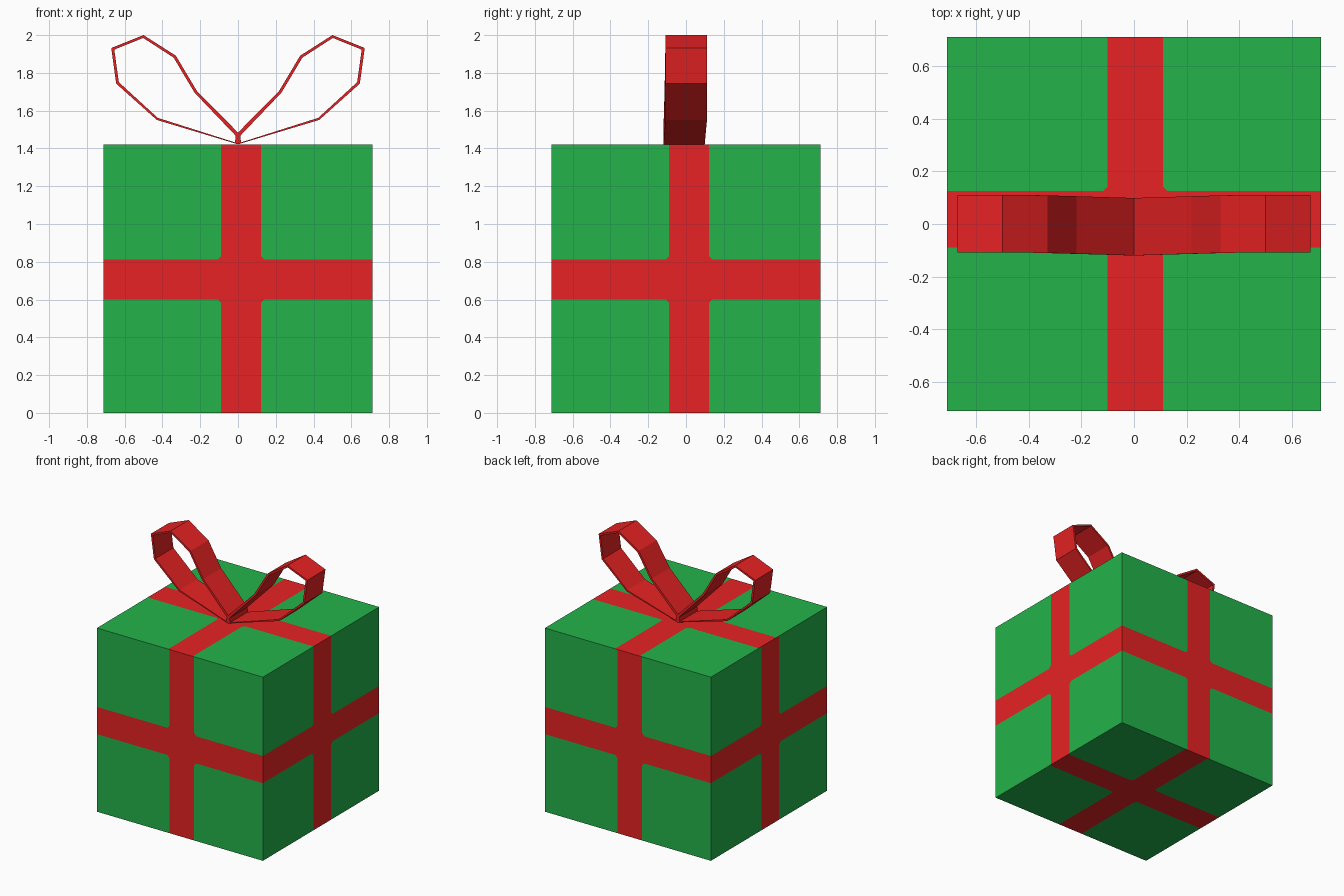
import bpy, bmesh
from mathutils import Vector

if "Cube" in bpy.data.objects:
    bpy.data.objects.remove(bpy.data.objects["Cube"])

H = 0.711     # half size of the box
C = 0.018     # small chamfer where the ribbons cross


def material(name, rgb):
    m = bpy.data.materials.new(name)
    m.diffuse_color = (*rgb, 1)
    m.use_nodes = True
    m.node_tree.nodes["Principled BSDF"].inputs["Base Color"].default_value = m.diffuse_color
    return m


green = material("green paper", (0.017, 0.448, 0.068))
red = material("red ribbon", (0.80, 0.016, 0.017))


def make_object(name, bm, mats):
    me = bpy.data.meshes.new(name)
    bm.to_mesh(me)
    bm.free()
    for m in mats:
        me.materials.append(m)
    ob = bpy.data.objects.new(name, me)
    bpy.context.collection.objects.link(ob)
    return ob


def wrapped_side(bm, u, v, u0, u1, v0, v1):
    """One box side: a red cross (u0..u1, v0..v1) and four green corners."""
    u, v = Vector(u), Vector(v)
    n = u.cross(v)

    def face(pts, mat):
        f = bm.faces.new([bm.verts.new((u * a + v * b + n * H) + Vector((0, 0, H)))
                          for a, b in pts])
        f.material_index = mat

    for a, sa in ((u0, -1), (u1, 1)):
        for b, sb in ((v0, -1), (v1, 1)):
            pts = [(sa * H, sb * H), (a, sb * H), (a, b + sb * C),
                   (a + sa * C, b), (sa * H, b)]
            face(pts if sa * sb > 0 else pts[::-1], 0)
    face([(u0, -H), (u1, -H), (u1, v0 - C), (u1 + C, v0), (H, v0), (H, v1),
          (u1 + C, v1), (u1, v1 + C), (u1, H), (u0, H), (u0, v1 + C),
          (u0 - C, v1), (-H, v1), (-H, v0), (u0 - C, v0), (u0, v0 - C)], 1)


# Gift box with ribbon bands cut into every side
bm = bmesh.new()
for u in ((1, 0, 0), (0, 1, 0), (-1, 0, 0), (0, -1, 0)):
    wrapped_side(bm, u, (0, 0, 1), -0.09, 0.123, -0.11, 0.10)
wrapped_side(bm, (1, 0, 0), (0, 1, 0), -0.10, 0.11, -0.09, 0.125)
wrapped_side(bm, (1, 0, 0), (0, -1, 0), -0.10, 0.11, -0.11, 0.10)
bmesh.ops.remove_doubles(bm, verts=bm.verts, dist=0.0005)
make_object("gift_box", bm, [green, red])

# Bow: outer and inner outline of one loop, mirrored to the other side
outer = [(0, 1.422), (0.43, 1.551), (0.645, 1.743), (0.671, 1.932),
         (0.50, 2.0), (0.329, 1.891), (0.218, 1.705), (0, 1.484)]
inner = [(0.016, 1.432), (0.425, 1.562), (0.631, 1.751), (0.655, 1.923),
         (0.502, 1.985), (0.341, 1.881), (0.230, 1.695), (0.012, 1.467)]
bm = bmesh.new()


def ring(pts, back):
    # the strip shifts slightly forward towards the knot
    out = []
    for x, z in pts:
        shift = 0.012 * max(0, 1 - x / 0.4)
        out.append(bm.verts.new((x, (0.111 if back else -0.108) - shift, z)))
    return out


of, ob_, nf, nb = ring(outer, 0), ring(outer, 1), ring(inner, 0), ring(inner, 1)
N = len(outer)
for i in range(N):
    j = (i + 1) % N
    if j:  # leave the hidden middle wall open
        bm.faces.new((of[i], of[j], ob_[j], ob_[i]))
    bm.faces.new((nf[j], nf[i], nb[i], nb[j]))
    bm.faces.new((of[j], of[i], nf[i], nf[j]))
    bm.faces.new((ob_[i], ob_[j], nb[j], nb[i]))
bmesh.ops.recalc_face_normals(bm, faces=bm.faces)
bow = make_object("ribbon_bow", bm, [red])
mirror = bow.modifiers.new("other loop", 'MIRROR')
mirror.use_axis[0] = True
